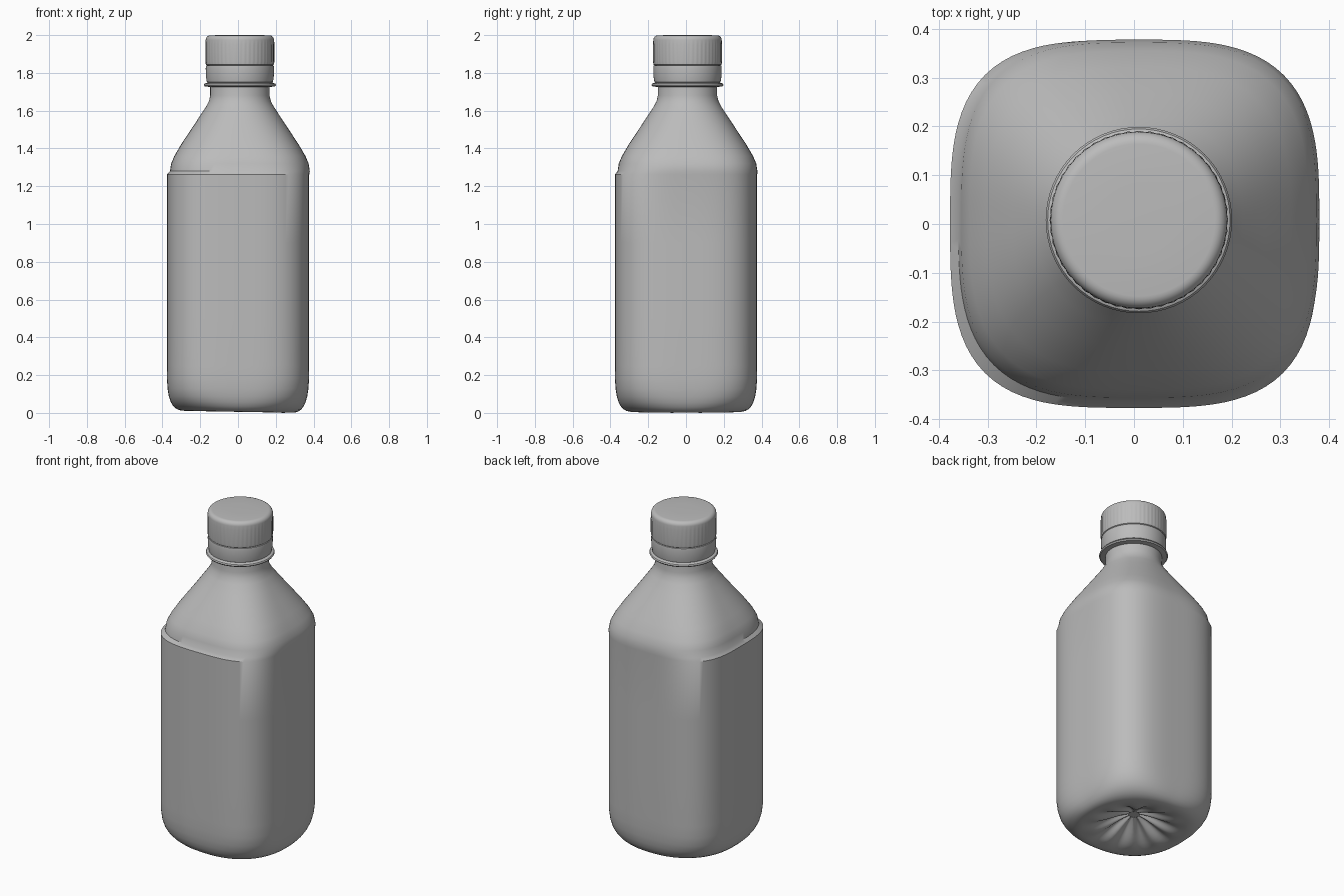
import bpy, bmesh
from math import cos, sin, pi, radians

cube = bpy.data.objects.get("Cube")
if cube:
    bpy.data.objects.remove(cube, do_unlink=True)

grey = bpy.data.materials.new("plain grey")
grey.use_nodes = True
grey.diffuse_color = (0.5, 0.5, 0.5, 1)
shader = grey.node_tree.nodes["Principled BSDF"]
shader.inputs["Base Color"].default_value = grey.diffuse_color

NECK_X, NECK_Y = 0.01, 0.008
LABEL_HALF = 0.377
NECK_RADIUS = 0.157


def ring(z, half, square=2, shift=1, ripple=0, lift=0):
    """Describe one cross-section: a superellipse, optionally wavy in radius or height."""
    return dict(z=z, half=half, square=square, shift=shift, ripple=ripple, lift=lift)


def ring_point(section, angle, waves):
    c, s = cos(angle), sin(angle)
    power = section["square"]
    wave = cos(waves * angle)
    radius = section["half"] / (abs(c) ** power + abs(s) ** power) ** (1 / power)
    radius += section["ripple"] * wave
    return (radius * c + section["shift"] * NECK_X,
            radius * s + section["shift"] * NECK_Y,
            section["z"] + section["lift"] * wave)


def loft(name, sections, steps, waves=0):
    """Skin the cross-sections from bottom to top and close both ends."""
    bm = bmesh.new()
    loops = [[bm.verts.new(ring_point(section, 2 * pi * i / steps, waves))
              for i in range(steps)] for section in sections]
    for low, high in zip(loops, loops[1:]):
        for i in range(steps):
            bm.faces.new((low[i - 1], low[i], high[i], high[i - 1]))
    bm.faces.new(loops[0][::-1])
    bm.faces.new(loops[-1])
    mesh = bpy.data.meshes.new(name)
    bm.to_mesh(mesh)
    bm.free()
    mesh.materials.append(grey)
    obj = bpy.data.objects.new(name, mesh)
    bpy.context.collection.objects.link(obj)
    bpy.ops.object.select_all(action="DESELECT")
    obj.select_set(True)
    bpy.context.view_layer.objects.active = obj
    bpy.ops.object.shade_smooth_by_angle(angle=radians(35))
    return obj


# Hollow base: a shallow dome with radiating ribs
body = []
for i in range(1, 9):
    t = i / 9
    body.append(ring(0.09 * cos(t * pi / 2) ** 2, 0.275 * t, shift=0,
                     lift=0.012 * sin(t * pi)))

# Rounded heel, growing squarer as it rises into the sides
for i in range(11):
    rise = (i / 10) ** 3
    spread = (1 - (1 - rise) ** 3) ** (1 / 3)
    body.append(ring(0.25 * rise, 0.275 + (LABEL_HALF - 0.275) * spread,
                     square=2.2 + 1.1 * spread ** 3, shift=0))

# Straight label sides, ending in a slight ledge
for z in (0.5, 0.9, 1.262):
    body.append(ring(z, LABEL_HALF, square=3.3, shift=0))

# Tapering shoulder that turns from squarish to round, then the neck
shoulder = [(1.28, 0.37), (1.32, 0.364), (1.36, 0.347), (1.42, 0.312), (1.5, 0.259),
            (1.57, 0.213), (1.62, 0.18), (1.65, 0.164), (1.68, NECK_RADIUS),
            (1.76, NECK_RADIUS)]
for z, half in shoulder:
    squareness = (half - NECK_RADIUS) / (LABEL_HALF - NECK_RADIUS)
    body.append(ring(z, half, square=2 + 1.2 * squareness))

bottle = loft("bottle_body", body, steps=120, waves=10)

# The base slopes very slightly from side to side
for vert in bottle.data.vertices:
    if vert.co.z < 0.1:
        vert.co.z += 0.006 * (1 - vert.co.x / 0.33) * (1 - vert.co.z / 0.1)

# Thin collar under the cap
collar = [(1.726, 0.165), (1.729, 0.186), (1.736, 0.191), (1.743, 0.187), (1.752, 0.165)]
loft("neck_collar", [ring(z, r) for z, r in collar], steps=64)

# Tamper band below the cap
band = [(1.748, 0.168), (1.752, 0.175), (1.775, 0.179), (1.825, 0.181),
        (1.838, 0.179), (1.842, 0.172)]
loft("tamper_band", [ring(z, r) for z, r in band], steps=64)

# Screw cap with fine grip ridges on its wall and a rounded rim
cap = [ring(1.838, 0.172), ring(1.844, 0.18)]
cap += [ring(z, 0.182, ripple=0.001) for z in (1.86, 1.95)]
rim = 0.025
for i in range(7):
    a = i / 6 * pi / 2
    cap.append(ring(1.974 + rim * sin(a), 0.156 + rim * cos(a)))
cap.append(ring(2, 0.06))
loft("screw_cap", cap, steps=192, waves=48)
